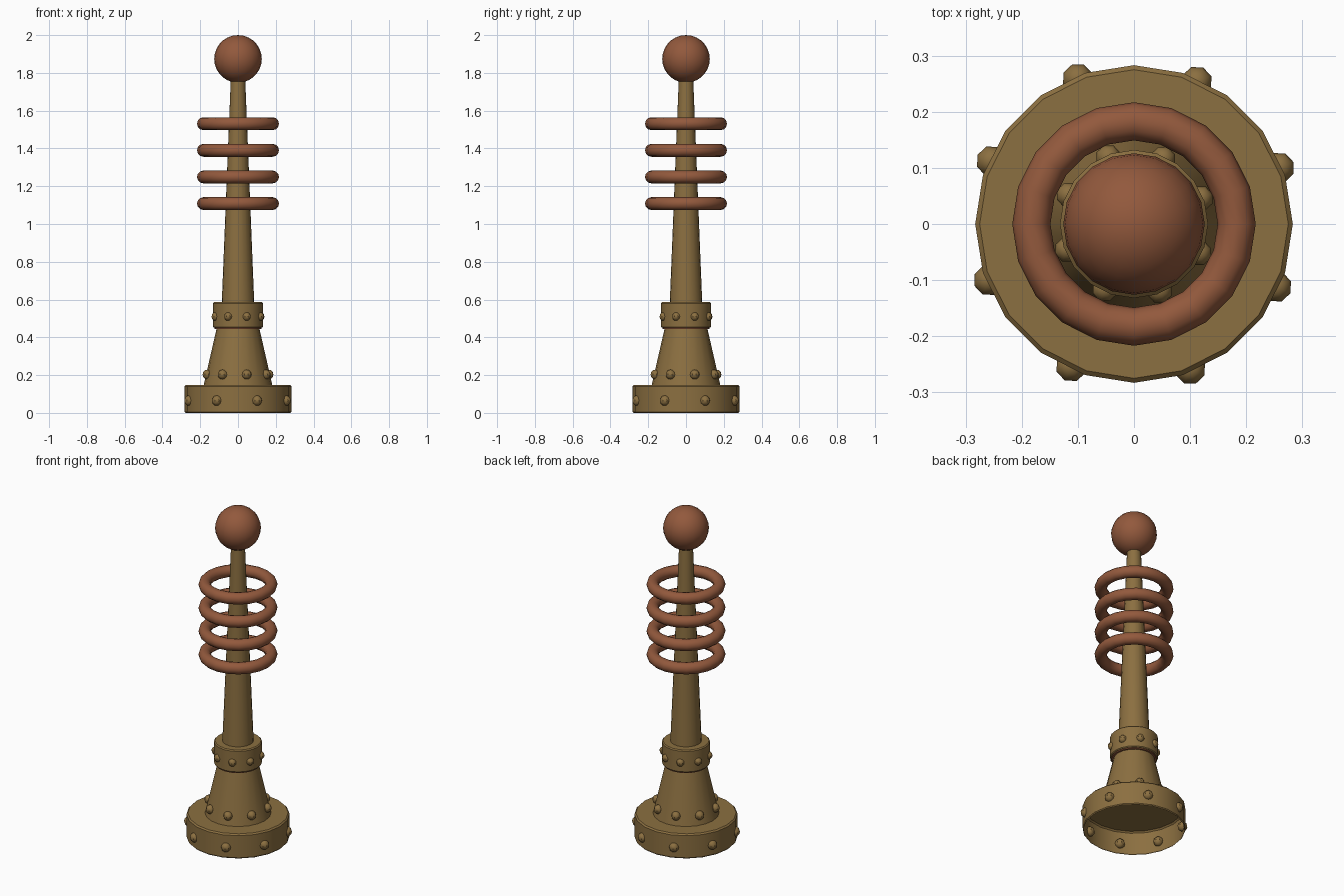
import bpy, bmesh
from math import cos, sin, tau, radians
from mathutils import Matrix

cube = bpy.data.objects.get("Cube")
if cube:
    bpy.data.objects.remove(cube, do_unlink=True)

SIDES = 20


def material(name, rgb):
    mat = bpy.data.materials.new(name)
    mat.use_nodes = True
    colour = (*rgb, 1)
    mat.diffuse_color = colour
    mat.node_tree.nodes["Principled BSDF"].inputs["Base Color"].default_value = colour
    return mat


brass = material("aged_brass", (0.26, 0.16, 0.052))
copper = material("dull_copper", (0.29, 0.10, 0.046))


def finish(obj, mat):
    obj.data.materials.append(mat)
    bpy.ops.object.select_all(action="DESELECT")
    bpy.context.view_layer.objects.active = obj
    obj.select_set(True)
    bpy.ops.object.shade_smooth_by_angle(angle=radians(35))
    return obj


def from_bmesh(name, bm, mat):
    mesh = bpy.data.meshes.new(name)
    bm.to_mesh(mesh)
    bm.free()
    obj = bpy.data.objects.new(name, mesh)
    bpy.context.collection.objects.link(obj)
    return finish(obj, mat)


def turned(name, profile, mat, cap_bottom=True):
    """Solid of revolution from (radius, height) pairs, listed bottom to top."""
    bm = bmesh.new()
    rings = [[bm.verts.new((r * cos(tau * i / SIDES), r * sin(tau * i / SIDES), z))
              for i in range(SIDES)] for r, z in profile]
    for low, high in zip(rings, rings[1:]):
        for i in range(SIDES):
            j = (i + 1) % SIDES
            bm.faces.new((low[i], low[j], high[j], high[i]))
    bm.faces.new(rings[-1])
    if cap_bottom:
        bm.faces.new(rings[0][::-1])
    return from_bmesh(name, bm, mat)


def rivet_band(name, radius, height, size, start, count=8):
    """Round rivets set halfway into the wall."""
    bm = bmesh.new()
    for i in range(count):
        place = (Matrix.Rotation(radians(start) + tau * i / count, 4, "Z")
                 @ Matrix.Translation((radius, 0, height)))
        bmesh.ops.create_uvsphere(bm, u_segments=8, v_segments=6, radius=size, matrix=place)
    return from_bmesh(name, bm, mat=brass)


# Hollow foot, open underneath
turned("base_drum", [(0.278, 0), (0.283, 0.006), (0.283, 0.14), (0.275, 0.148)],
       brass, cap_bottom=False)
rivet_band("base_rivets", 0.277, 0.065, 0.028, 21.2)

# Flared lower column
turned("flared_column", [(0.182, 0.146), (0.112, 0.452)], brass)
rivet_band("column_rivets", 0.169, 0.203, 0.026, 16)

# Collar with a copper gasket beneath it
turned("collar_gasket", [(0.124, 0.445), (0.124, 0.452)], copper)
turned("collar", [(0.127, 0.451), (0.132, 0.456), (0.132, 0.58), (0.126, 0.586)], brass)
rivet_band("collar_rivets", 0.127, 0.51, 0.023, 21)

# Tapered mast
turned("mast", [(0.086, 0.58), (0.038, 1.77)], brass)

# Floating coil rings
for n in range(4):
    bpy.ops.mesh.primitive_torus_add(
        major_radius=0.183, minor_radius=0.034, major_segments=SIDES, minor_segments=12,
        location=(0, 0, 1.108 + 0.141 * n))
    ring = bpy.context.object
    ring.name = f"coil_ring_{n + 1}"
    finish(ring, copper)

# Ball finial
bpy.ops.mesh.primitive_uv_sphere_add(segments=SIDES, ring_count=14, radius=0.126,
                                     location=(0, 0, 1.874))
ball = bpy.context.object
ball.name = "ball_finial"
finish(ball, copper)
